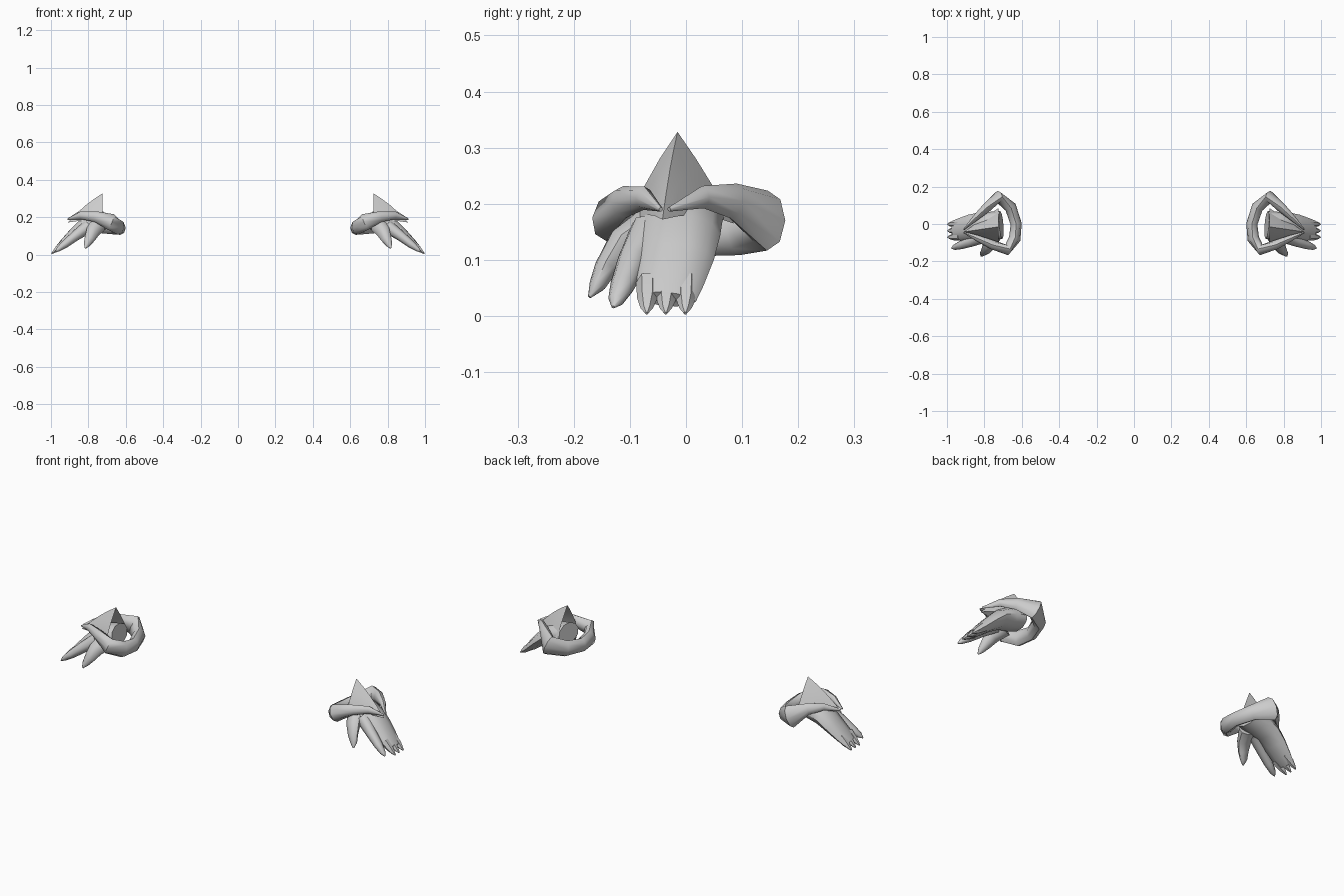
import bpy, math
from mathutils import Vector

if "Cube" in bpy.data.objects:
    bpy.data.objects.remove(bpy.data.objects["Cube"])


def finish(name, verts, faces, angle):
    mesh = bpy.data.meshes.new(name)
    mesh.from_pydata(verts, [], faces)
    mesh.update()
    ob = bpy.data.objects.new(name, mesh)
    bpy.context.collection.objects.link(ob)
    # the other hand is a mirror image across x = 0
    mod = ob.modifiers.new("Mirror", 'MIRROR')
    mod.use_mirror_merge = False
    bpy.ops.object.select_all(action='DESELECT')
    ob.select_set(True)
    bpy.context.view_layer.objects.active = ob
    bpy.ops.object.shade_smooth_by_angle(angle=math.radians(angle))
    return ob


def loft(name, secs, ref, n=8, angle=50):
    """Sections are x, y, z, half size along ref, half size across it."""
    ref = Vector(ref)
    pts = [Vector(s[:3]) for s in secs]
    verts, faces = [], []
    for i, s in enumerate(secs):
        t = (pts[min(i + 1, len(pts) - 1)] - pts[max(i - 1, 0)]).normalized()
        a = (ref - t * ref.dot(t)).normalized()
        b = t.cross(a)
        for k in range(n):
            w = 2 * math.pi * k / n
            verts.append(pts[i] + a * s[3] * math.cos(w) + b * s[4] * math.sin(w))
    for i in range(len(secs) - 1):
        for k in range(n):
            j = (k + 1) % n
            faces.append((i * n + k, i * n + j, (i + 1) * n + j, (i + 1) * n + k))
    faces.append(tuple(range(n - 1, -1, -1)))
    last = (len(secs) - 1) * n
    faces.append(tuple(range(last, last + n)))
    return finish(name, verts, faces, angle)


# palm with the joined fingers
loft("palm", [(.71, -.005, .185, .075, .05), (.77, -.01, .17, .075, .055),
              (.83, -.012, .145, .073, .044), (.88, -.018, .105, .068, .034),
              (.93, -.028, .06, .06, .026), (.965, -.034, .03, .052, .016)],
     (0, 1, 0), n=10)

# three short fingertips
for i, y in enumerate((-.069, -.035, 0)):
    loft(f"fingertip_{i + 1}", [(.93, y, .06, .02, .024), (.965, y, .031, .018, .017),
                                (.986, y - .001, .014, .011, .008),
                                (.997, y - .001, .005, .003, .003)], (0, 1, 0), n=6)

# index finger and thumb
loft("index_finger", [(.80, -.065, .15, .036, .036), (.87, -.095, .1, .027, .027),
                      (.925, -.112, .056, .023, .021), (.96, -.124, .029, .015, .013),
                      (.975, -.13, .016, .003, .003)], (0, 1, 0))
loft("thumb", [(.75, -.06, .155, .04, .045), (.775, -.115, .125, .03, .038),
               (.793, -.143, .085, .021, .028), (.808, -.158, .055, .015, .018),
               (.816, -.172, .034, .003, .004)], (0, 1, 0))

# thick wrap around the wrist, ending in two points on the back of the hand
loft("wrist_wrap", [(.91, -.045, .19, .004, .004), (.84, -.075, .21, .021, .016),
                    (.76, -.11, .203, .029, .025), (.68, -.138, .175, .045, .03),
                    (.638, -.08, .148, .042, .032), (.63, .0, .142, .036, .03),
                    (.66, .09, .15, .042, .032), (.727, .145, .17, .058, .032),
                    (.79, .085, .205, .032, .025), (.85, .03, .212, .02, .016),
                    (.91, -.03, .19, .004, .004)], (0, 0, 1))

# peaked cuff plate, open toward the arm and narrowing to a point
rim = [(-.10, .165), (-.078, .225), (-.047, .28), (-.015, .328),
       (.018, .28), (.052, .225), (.085, .165)]
tip = Vector((.91, -.042, .172))
rows, m = 4, len(rim)
verts, faces = [], []
for r in range(rows):
    f = r / rows
    for y, z in rim:
        p = Vector((.724, y, z)).lerp(tip, f)
        p.z += .012 * math.sin(math.pi * f)
        verts.append(p)
verts.append(tip)
for r in range(rows - 1):
    for k in range(m - 1):
        a = r * m + k
        faces.append((a, a + 1, a + m + 1, a + m))
for k in range(m - 1):
    a = (rows - 1) * m + k
    faces.append((a, a + 1, rows * m))
finish("cuff_plate", verts, faces, 50)
